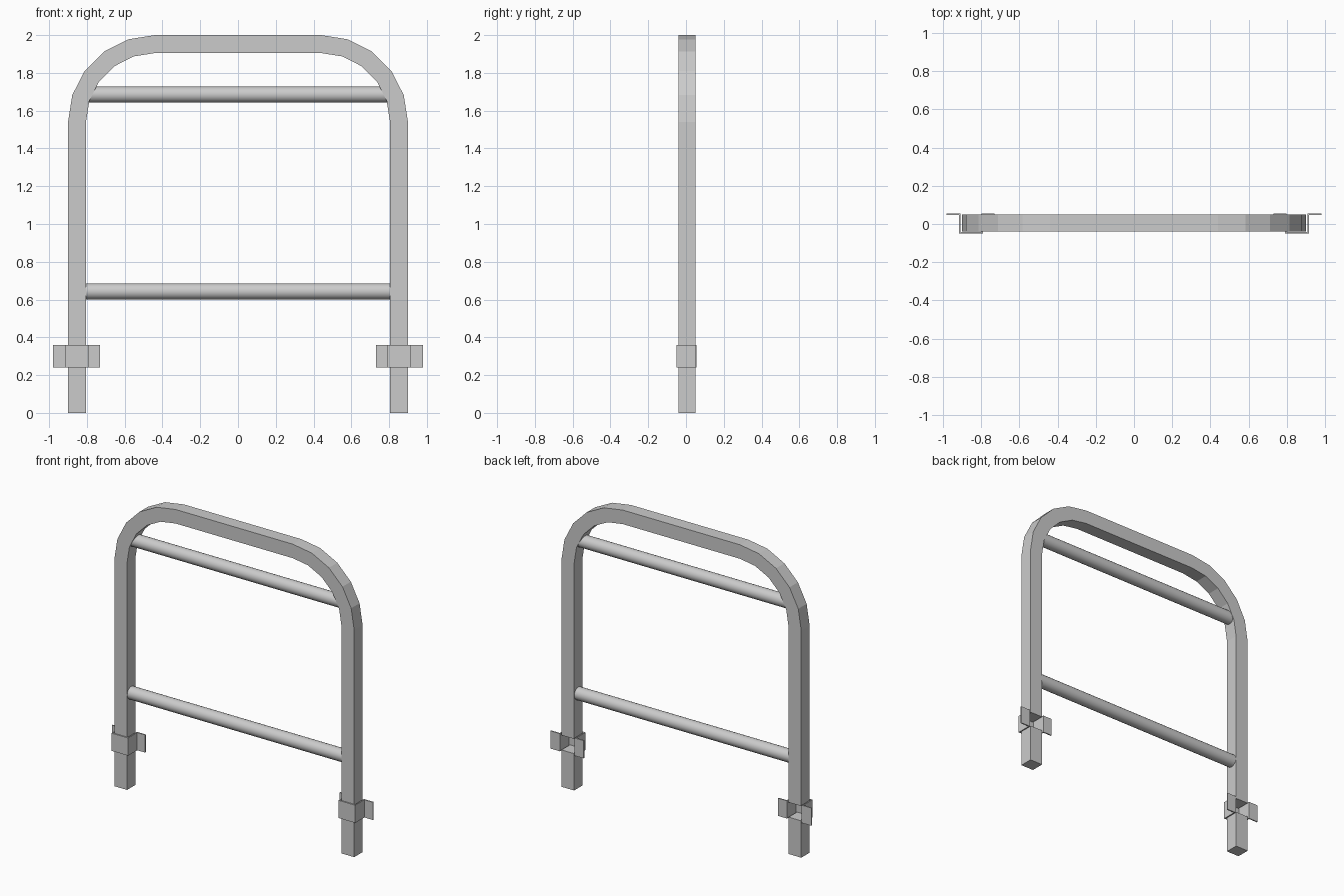
import bpy, bmesh, math

cube = bpy.data.objects.get("Cube")
if cube:
    bpy.data.objects.remove(cube, do_unlink=True)

metal = bpy.data.materials.new("grey_metal")
metal.use_nodes = True
metal.diffuse_color = (0.6, 0.6, 0.6, 1)
metal.node_tree.nodes["Principled BSDF"].inputs["Base Color"].default_value = (0.6, 0.6, 0.6, 1)

Y_FRONT, Y_BACK = -0.04, 0.05
CLIP_LOW, CLIP_HIGH = 0.24, 0.36


def finish(name, bm):
    bmesh.ops.recalc_face_normals(bm, faces=bm.faces)
    mesh = bpy.data.meshes.new(name)
    bm.to_mesh(mesh)
    bm.free()
    mesh.materials.append(metal)
    obj = bpy.data.objects.new(name, mesh)
    bpy.context.collection.objects.link(obj)
    return obj


def box(name, low, high):
    bm = bmesh.new()
    bmesh.ops.create_cube(bm, size=1)
    for v in bm.verts:
        v.co = [(a + b) / 2 + c * (b - a) for a, b, c in zip(low, high, v.co)]
    return finish(name, bm)


def ribbon(name, inner, outer, place):
    """Solid between two matching open outlines; place lifts a point to its two depths."""
    bm = bmesh.new()
    rings = []
    for p, q in zip(inner, outer):
        rings.append([bm.verts.new(c) for c in (place(p, 0), place(q, 0), place(q, 1), place(p, 1))])
    for a, b in zip(rings, rings[1:]):
        for i in range(4):
            j = (i + 1) % 4
            bm.faces.new((a[i], a[j], b[j], b[i]))
    bm.faces.new(rings[0])
    bm.faces.new(rings[-1])
    return finish(name, bm)


# Bent square tube: legs end at the clips, corners have five segments
def hoop_outline(radius):
    arc = [(0.44 + radius * math.cos(i * math.pi / 10),
            1.54 + radius * math.sin(i * math.pi / 10)) for i in range(6)]
    half = [(0.44 + radius, CLIP_HIGH - 0.01)] + arc
    return half + [(-x, z) for x, z in reversed(half)]


ribbon("hoop_frame", hoop_outline(0.365), hoop_outline(0.46),
       lambda p, back: (p[0], Y_BACK if back else Y_FRONT, p[1]))

# Round cross rails
for name, z, length in (("upper_rail", 1.685, 1.62), ("lower_rail", 0.643, 1.62)):
    bpy.ops.mesh.primitive_cylinder_add(vertices=20, radius=0.043, depth=length,
                                        location=(0, 0.005, z), rotation=(0, math.pi / 2, 0))
    rail = bpy.context.object
    rail.name = name
    rail.data.materials.append(metal)
    bpy.ops.object.shade_smooth_by_angle(angle=math.radians(40))

# Feet and hat-shaped clips on both sides
for side, s in (("left", 1), ("right", -1)):
    xs = sorted((s * 0.805, s * 0.9))
    box(side + "_foot", (xs[0], Y_FRONT, 0), (xs[1], Y_BACK, CLIP_LOW + 0.01))
    outer = [(0.73, 0.047), (0.79, 0.047), (0.79, -0.05), (0.915, -0.05), (0.915, 0.047), (0.98, 0.047)]
    inner = [(0.73, 0.055), (0.798, 0.055), (0.798, -0.042), (0.907, -0.042), (0.907, 0.055), (0.98, 0.055)]
    ribbon(side + "_clip", inner, outer,
           lambda p, up: (s * p[0], p[1], CLIP_HIGH if up else CLIP_LOW))
